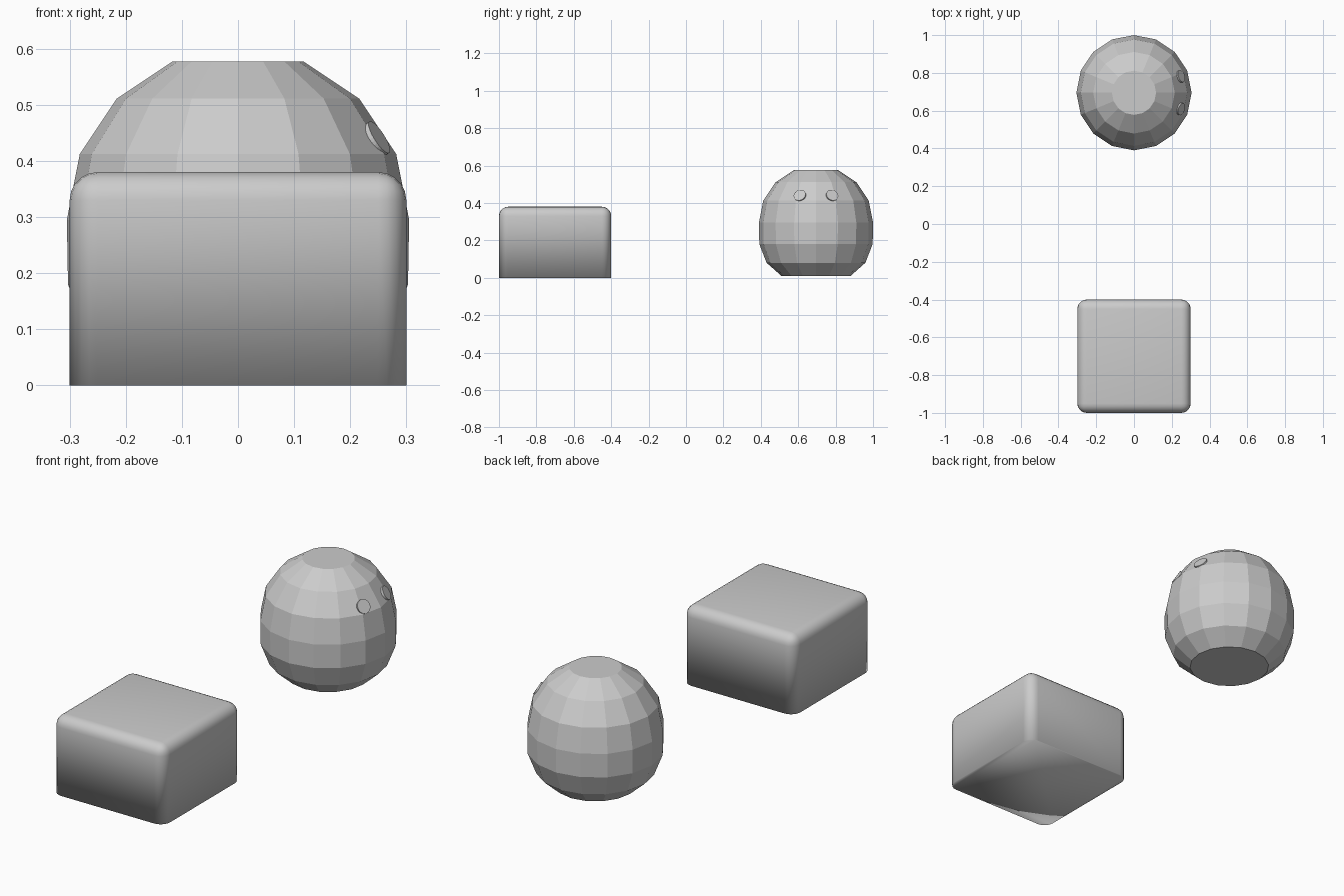
import bpy, bmesh
from math import sin, cos, pi, radians
from mathutils import Vector

if "Cube" in bpy.data.objects:
    bpy.data.objects.remove(bpy.data.objects["Cube"])


def add_object(name, bm):
    bmesh.ops.recalc_face_normals(bm, faces=bm.faces)
    mesh = bpy.data.meshes.new(name)
    bm.to_mesh(mesh)
    bm.free()
    obj = bpy.data.objects.new(name, mesh)
    bpy.context.collection.objects.link(obj)
    return obj


# Rounded block: top and upright edges bevelled, flat underside
bm = bmesh.new()
bmesh.ops.create_cube(bm, size=1)
for v in bm.verts:
    v.co = Vector((v.co.x * 0.6, v.co.y * 0.6 - 0.7, (v.co.z + 0.5) * 0.38))
edges = [e for e in bm.edges if max(v.co.z for v in e.verts) > 0.1]
bmesh.ops.bevel(bm, geom=edges, offset=0.05, offset_type='OFFSET',
                segments=5, profile=0.5, affect='EDGES', clamp_overlap=True)
for f in bm.faces:
    f.smooth = True
add_object("rounded_block", bm)

# Faceted round body: 16-sided rings, flat caps, widened lower half
CY = 0.695
SIDES = 16
profile = [(0.185, 0.01), (0.264, 0.08), (0.303, 0.18), (0.305, 0.295),
           (0.282, 0.412), (0.216, 0.511), (0.117, 0.577)]
bm = bmesh.new()
rings = [[bm.verts.new((r * cos(2 * pi * i / SIDES), CY + r * sin(2 * pi * i / SIDES), z))
          for i in range(SIDES)] for r, z in profile]
for low, high in zip(rings, rings[1:]):
    for i in range(SIDES):
        j = (i + 1) % SIDES
        bm.faces.new((low[i], low[j], high[j], high[i]))
bm.faces.new(rings[0][::-1])
bm.faces.new(rings[-1])
add_object("faceted_body", bm)

# Two small disc eyes lying on the right side of the body
for name, side in (("eye_front", -1), ("eye_back", 1)):
    azimuth, tilt = radians(19) * side, radians(31)
    normal = Vector((cos(tilt) * cos(azimuth), cos(tilt) * sin(azimuth), sin(tilt)))
    bm = bmesh.new()
    bmesh.ops.create_cone(bm, cap_ends=True, segments=32, radius1=0.033,
                          radius2=0.033, depth=0.012)
    eye = add_object(name, bm)
    eye.rotation_euler = normal.to_track_quat('Z', 'Y').to_euler()
    eye.location = (0.247, CY + side * 0.086, 0.439)
